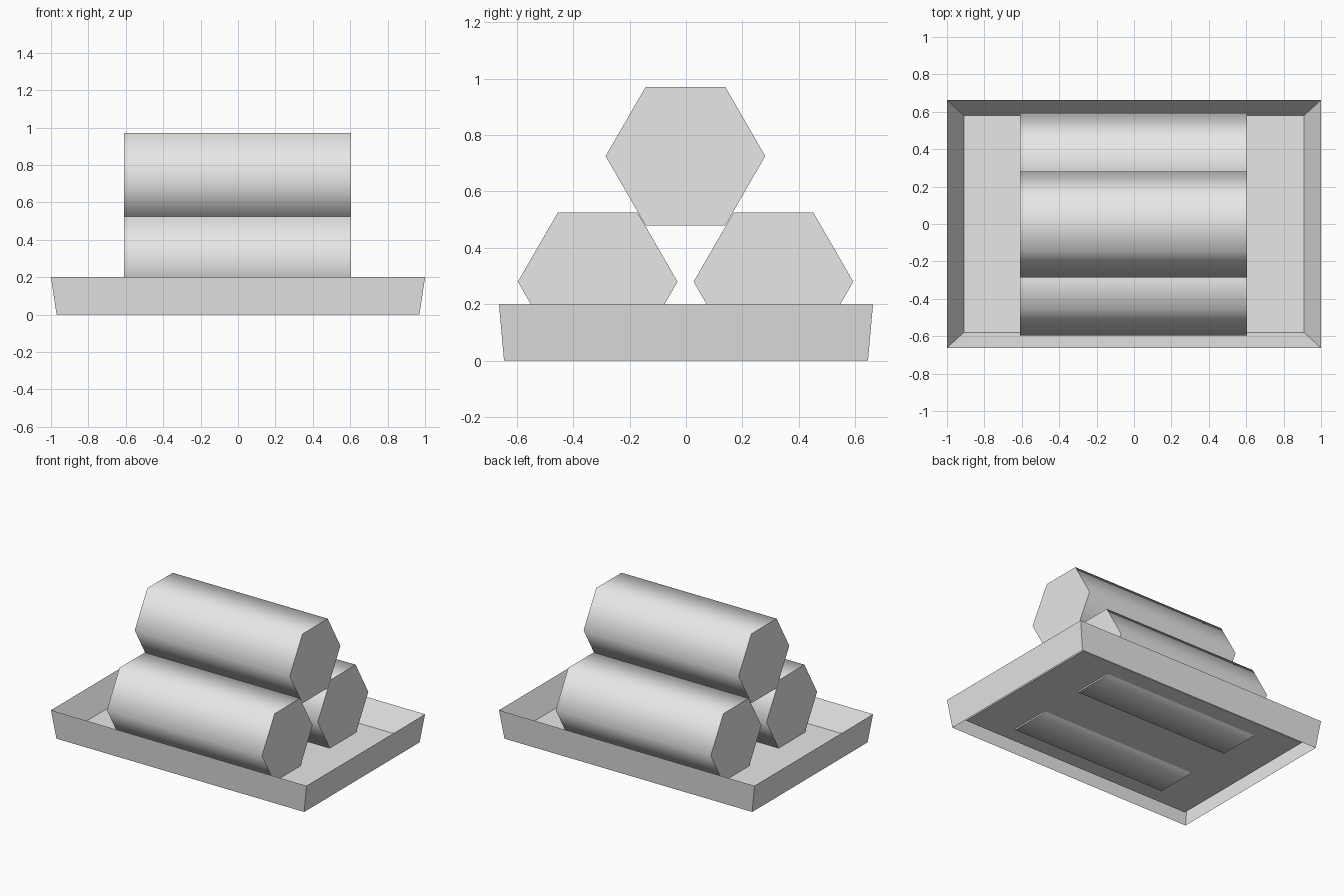
import bpy
import bmesh
import math
from mathutils import Matrix, Vector

cube = bpy.data.objects.get("Cube")
if cube:
    bpy.data.objects.remove(cube, do_unlink=True)

# One plain grey for everything
GREY = (0.8, 0.8, 0.8, 1.0)
grey = bpy.data.materials.new("light_grey")
grey.use_nodes = True
grey.diffuse_color = GREY
grey.node_tree.nodes["Principled BSDF"].inputs["Base Color"].default_value = GREY


def add_object(name, bm):
    mesh = bpy.data.meshes.new(name)
    bm.to_mesh(mesh)
    bm.free()
    mesh.materials.append(grey)
    obj = bpy.data.objects.new(name, mesh)
    bpy.context.collection.objects.link(obj)
    return obj


# Tray: thin outer skirt open underneath, sloped inner walls and a floor
def make_tray():
    bm = bmesh.new()
    levels = [(0.97, 0.645, 0.0), (1.0, 0.663, 0.2), (0.91, 0.58, 0.045)]
    corners = [(-1, -1), (1, -1), (1, 1), (-1, 1)]
    rings = [[bm.verts.new((sx * x, sy * y, z)) for sx, sy in corners]
             for x, y, z in levels]
    for low, high in zip(rings, rings[1:]):
        for i in range(4):
            j = (i + 1) % 4
            bm.faces.new((low[i], low[j], high[j], high[i]))
    bm.faces.new(rings[-1])
    return add_object("tray", bm)


# Log: six-sided bar along x, smooth round its length with flat ends
def make_log(name, y, z):
    bm = bmesh.new()
    bmesh.ops.create_cone(bm, cap_ends=True, segments=6, radius1=0.283,
                          radius2=0.283, depth=1.214)
    bmesh.ops.rotate(bm, verts=bm.verts, cent=(0, 0, 0),
                     matrix=Matrix.Rotation(math.pi / 2, 3, "Y"))
    # Turn so that a flat side rests on the floor
    if max(v.co.z for v in bm.verts) > 0.26:
        bmesh.ops.rotate(bm, verts=bm.verts, cent=(0, 0, 0),
                         matrix=Matrix.Rotation(math.pi / 6, 3, "X"))
    bmesh.ops.translate(bm, verts=bm.verts, vec=Vector((-0.002, y, z)))
    obj = add_object(name, bm)
    bpy.ops.object.select_all(action="DESELECT")
    obj.select_set(True)
    bpy.context.view_layer.objects.active = obj
    bpy.ops.object.shade_smooth_by_angle(angle=math.radians(70))
    return obj


make_tray()
make_log("front_log", -0.313, 0.28)
make_log("back_log", 0.31, 0.28)
make_log("top_log", -0.002, 0.725)
